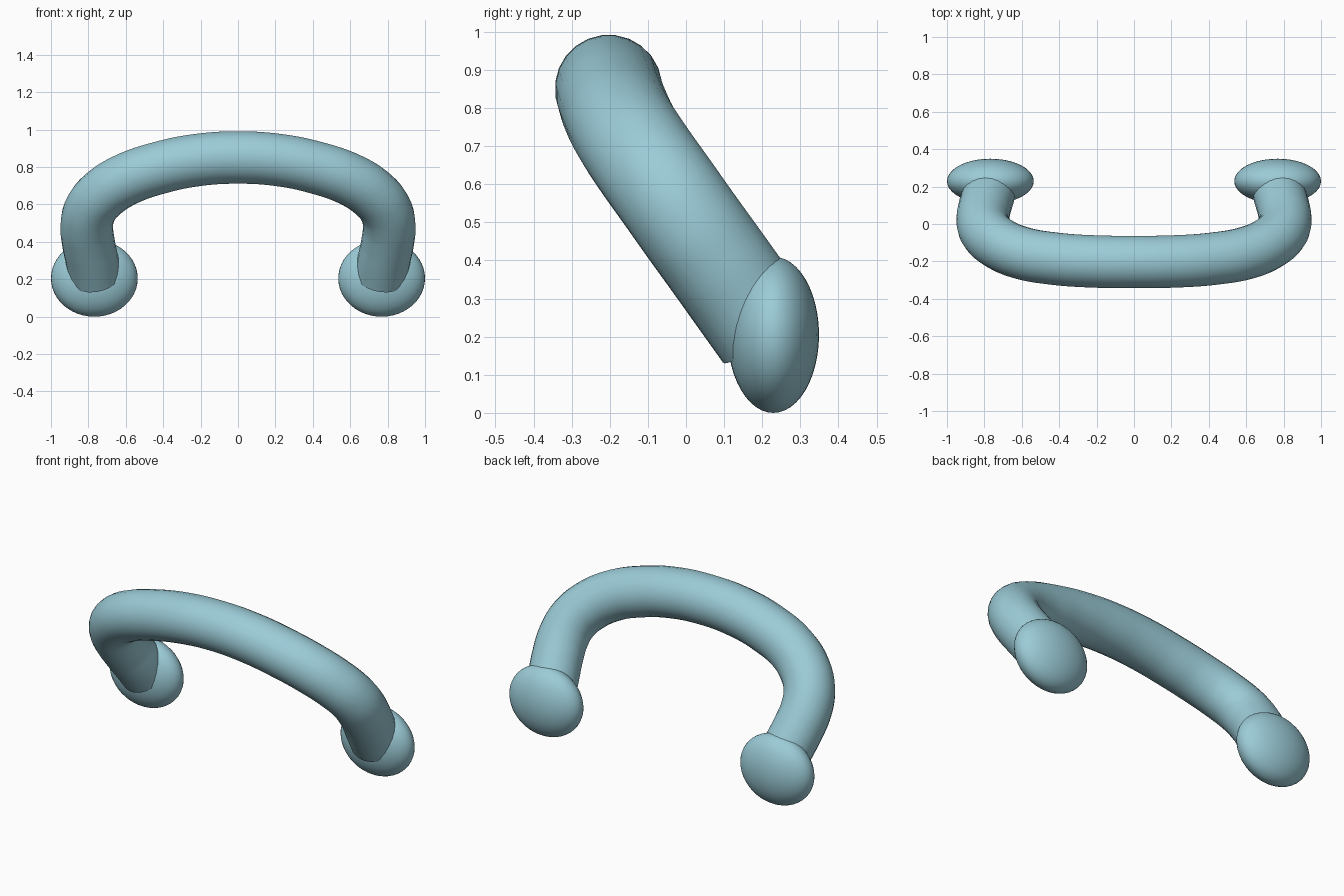
import bpy

if "Cube" in bpy.data.objects:
    bpy.data.objects.remove(bpy.data.objects["Cube"])

COLOR = (0.33, 0.60, 0.68, 1.0)
RADIUS = 0.141

mat = bpy.data.materials.new("pale_blue")
mat.diffuse_color = COLOR
mat.use_nodes = True
mat.node_tree.nodes["Principled BSDF"].inputs["Base Color"].default_value = mat.diffuse_color

# Half of the handle centre line, from the middle of the grip to the foot
half = [(0, -0.203, 0.851), (0.22, -0.20, 0.837), (0.42, -0.186, 0.796),
        (0.60, -0.155, 0.733), (0.72, -0.105, 0.657), (0.785, -0.05, 0.58),
        (0.808, 0.01, 0.495), (0.80, 0.08, 0.398), (0.78, 0.15, 0.30),
        (0.765, 0.212, 0.213)]
path = [(-x, y, z) for x, y, z in reversed(half[1:])] + half

# Bent tube handle
curve = bpy.data.curves.new("handle", 'CURVE')
curve.dimensions = '3D'
curve.bevel_depth = RADIUS
curve.bevel_resolution = 10
curve.resolution_u = 6
curve.use_fill_caps = True
spline = curve.splines.new('BEZIER')
spline.bezier_points.add(len(path) - 1)
for point, co in zip(spline.bezier_points, path):
    point.co = co
    point.handle_left_type = point.handle_right_type = 'AUTO'
handle = bpy.data.objects.new("handle", curve)
bpy.context.collection.objects.link(handle)
bpy.context.view_layer.objects.active = handle
handle.select_set(True)
bpy.ops.object.convert(target='MESH')
handle = bpy.context.object
bpy.ops.object.shade_smooth_by_angle(angle=0.7)
handle.data.materials.clear()
handle.data.materials.append(mat)

# Flattened round mounting feet
for side, name in ((-1, "left_foot"), (1, "right_foot")):
    bpy.ops.mesh.primitive_uv_sphere_add(segments=40, ring_count=24, radius=1,
                                         location=(side * 0.768, 0.229, 0.205))
    foot = bpy.context.object
    foot.name = name
    foot.scale = (0.232, 0.12, 0.205)
    bpy.ops.object.transform_apply(location=False, rotation=False, scale=True)
    bpy.ops.object.shade_smooth()
    foot.data.materials.append(mat)
